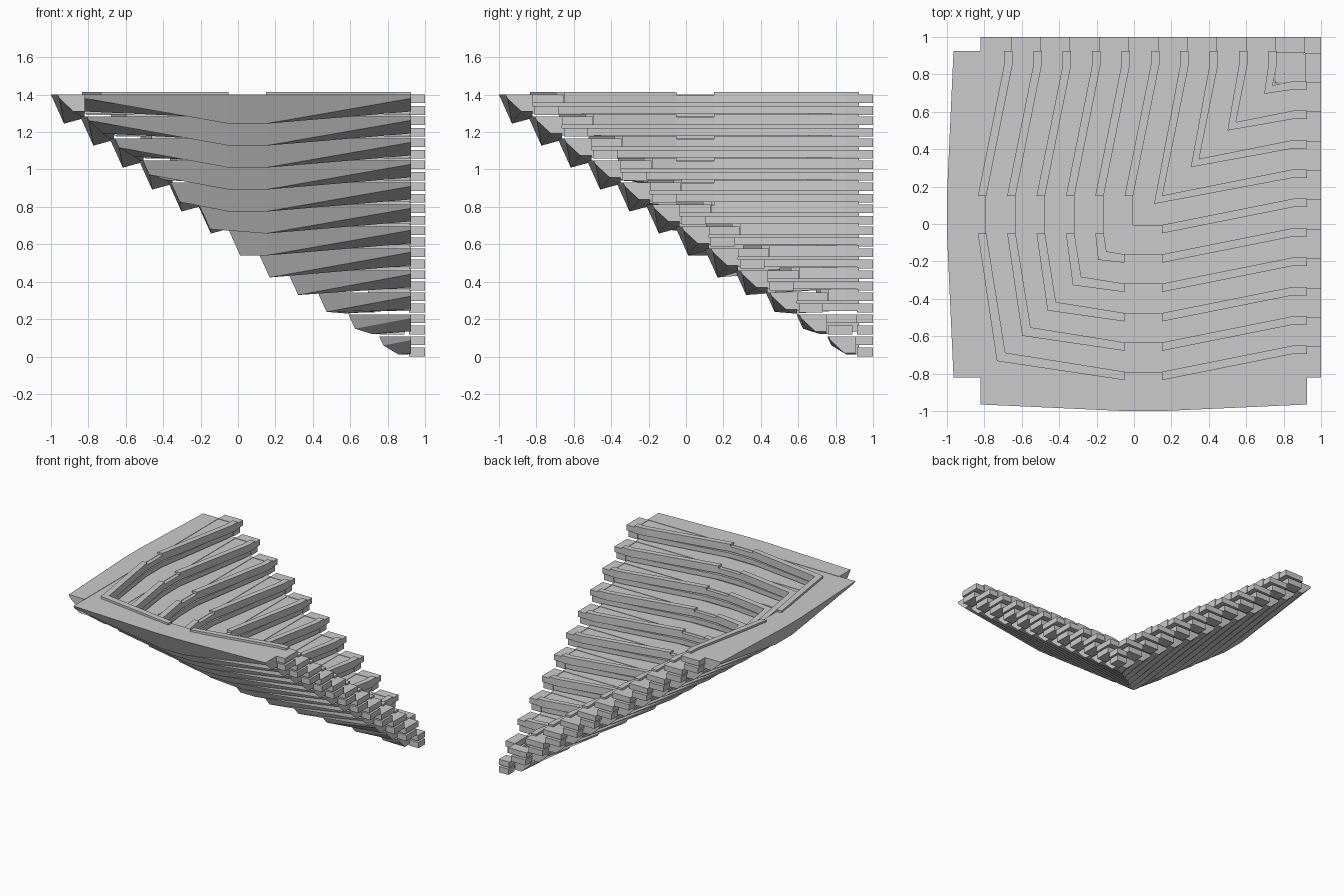
import bpy, bmesh

if "Cube" in bpy.data.objects:
    bpy.data.objects.remove(bpy.data.objects["Cube"])

STEP, RISE, LAYERS = 0.157, 0.1175, 12
MID_A, MID_B, END = -0.05, 0.15, 0.925


def make(name, build):
    """Build one part along the front, then mirror it across the diagonal for the side."""
    bm = bmesh.new()
    for swap in (False, True):
        def ring_mesh(rings, swap=swap):
            vs = [[bm.verts.new((y, x, z) if swap else (x, y, z)) for x, y, z in r] for r in rings]
            n = len(vs[0])
            bm.faces.new(vs[0])
            bm.faces.new(vs[-1][::-1])
            for a, b in zip(vs, vs[1:]):
                for i in range(n):
                    j = (i + 1) % n
                    bm.faces.new((a[i], a[j], b[j], b[i]))
        build(ring_mesh)
    bmesh.ops.recalc_face_normals(bm, faces=bm.faces)
    me = bpy.data.meshes.new(name)
    bm.to_mesh(me)
    bm.free()
    ob = bpy.data.objects.new(name, me)
    bpy.context.collection.objects.link(ob)


def reach(x):
    """How far the ledge extends inward from the rim at x."""
    if x < MID_A:
        return 0.03 + 0.16 * (MID_A - x)
    return 0.03 + 0.2 * max(0, min(x, 0.85) - MID_B)


def inner_corner(yi):
    """Point on the diagonal where the front and side ledges meet."""
    x = yi
    for _ in range(40):
        x = yi + reach(x)
    return x


def prism(ring_mesh, pts, z0, z1):
    ring_mesh([[(x, y, z) for x, y in pts] for z in (z0, z1)])


def box(ring_mesh, x0, x1, y0, y1, z0, z1):
    prism(ring_mesh, [(x0, y0), (x1, y0), (x1, y1), (x0, y1)], z0, z1)


for k in range(LAYERS):
    yi = -0.82 + STEP * k
    zt = 1.40 - RISE * k
    xc = inner_corner(yi)

    # bulging beam, deepest at the middle; mitred corner below the top layer
    def beam(rm):
        start = yi if k == 0 else yi - 0.15
        rings = []
        for x in [start] + [v for v in (MID_A, MID_B) if v > yi] + [END]:
            d = max(MID_A - x, x - MID_B, 0)
            t = min(1, d / 0.77)
            yo = yi - 0.18 + 0.035 * t
            ring = [(yo, zt),
                    (yo + 0.07 - 0.06 * t, zt - 0.155 + 0.135 * t),
                    (yi - 0.06 * t, max(0, zt - 0.125 + 0.035 * t)),
                    (yi, max(0, zt - 0.125 + 0.035 * t)),
                    (yi, zt)]
            mitre = k > 0 and x == start
            rings.append([(min(y, END - 0.005) if mitre else x, y, z) for y, z in ring])
        rm(rings)
    make(f"beam_{k}", beam)

    # ledges that widen away from the middle, with a raised edge strip
    if xc < 0.85:
        xs = [xc] + [v for v in (MID_A, MID_B, 0.85) if v > xc] + [END]

        def ledge(rm):
            edge = [(x, yi + reach(x)) for x in xs]
            prism(rm, [(yi, yi)] + edge + [(END, yi)], zt - 0.045, zt - 0.003)
            low = [(x, yi + reach(x) * 0.8) for x in xs[1:]]
            prism(rm, [(yi, yi), (xc - 0.02, xc - 0.02)] + low + [(END, yi)],
                  zt - 0.1, zt - 0.06)
        make(f"ledge_{k}", ledge)

        def strips(rm):
            w = 0.045
            for part in ([x for x in xs if x <= MID_A], [x for x in xs if x >= MID_B]):
                if len(part) < 2:
                    continue
                inner = [(x, yi + reach(x)) for x in part]
                outer = [(x, y - w) for x, y in inner]
                if part[0] == xc:
                    outer[0] = (xc - w, xc - w)
                rm([[(a[0], a[1], zt - 0.03), (b[0], b[1], zt - 0.03),
                     (b[0], b[1], zt + 0.015), (a[0], a[1], zt + 0.015)]
                    for a, b in zip(inner, outer)])
        make(f"edge_strip_{k}", strips)

    # stacked end blocks
    def ends(rm):
        box(rm, END - 0.01, 1, yi, min(1, yi + 0.165), zt - 0.045, zt)
        box(rm, END - 0.01, 1, yi + 0.01, min(1, yi + 0.14), zt - 0.1075, zt - 0.06)
    make(f"end_blocks_{k}", ends)
